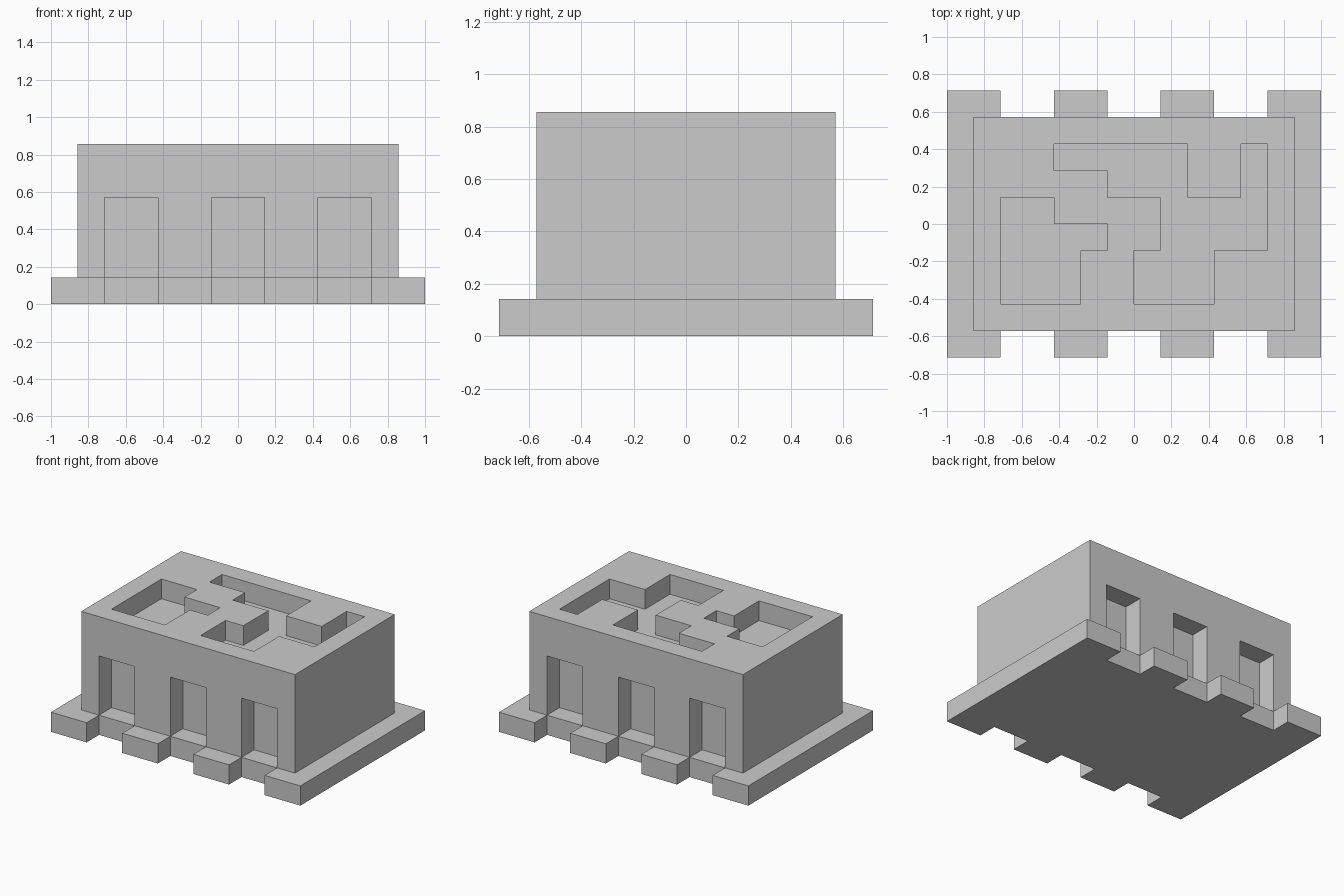
import bpy, bmesh

if "Cube" in bpy.data.objects:
    bpy.data.objects.remove(bpy.data.objects["Cube"])

U = 1 / 7  # grid module: the model is 14 x 10 x 6 modules


def prisms(name, outlines, z0, z1):
    """Extrude flat outlines (in modules) from z0 to z1 as one object."""
    bm = bmesh.new()
    for pts in outlines:
        face = bm.faces.new([bm.verts.new((x * U, y * U, z0 * U)) for x, y in pts])
        ext = bmesh.ops.extrude_face_region(bm, geom=[face])
        top = [g for g in ext["geom"] if isinstance(g, bmesh.types.BMVert)]
        bmesh.ops.translate(bm, verts=top, vec=(0, 0, (z1 - z0) * U))
    bmesh.ops.recalc_face_normals(bm, faces=bm.faces[:])
    mesh = bpy.data.meshes.new(name)
    bm.to_mesh(mesh)
    bm.free()
    obj = bpy.data.objects.new(name, mesh)
    bpy.context.collection.objects.link(obj)
    return obj


def rect(x0, x1, y0, y1):
    return [(x0, y0), (x1, y0), (x1, y1), (x0, y1)]


def cut(target, cutter):
    mod = target.modifiers.new(cutter.name, 'BOOLEAN')
    mod.operation = 'DIFFERENCE'
    mod.solver = 'EXACT'
    mod.object = cutter
    cutter.hide_render = True
    cutter.display_type = 'WIRE'


# Base plate with three notches along front and back
front = [(-7, -5)]
for c in (-4, 0, 4):
    front += [(c - 1, -5), (c - 1, -4), (c + 1, -4), (c + 1, -5)]
front.append((7, -5))
back = [(-x, -y) for x, y in front]
prisms("base_plate", [front + back], 0, 1)

# Main block
body = prisms("body", [rect(-6, 6, -4, 4)], 1, 6)

# Doorway niches, one module deep, above each notch
niches = [rect(c - 1, c + 1, *ys) for c in (-4, 0, 4) for ys in ((-5, -3), (3, 5))]
cut(body, prisms("niche_cutter", niches, 0.5, 4))

# Two shallow stepped recesses in the top
recess_right = [(-3, 3), (2, 3), (2, 1), (4, 1), (4, 3), (5, 3), (5, -1), (3, -1),
                (3, -3), (0, -3), (0, -1), (1, -1), (1, 1), (-1, 1), (-1, 2), (-3, 2)]
recess_left = [(-5, 1), (-3, 1), (-3, 0), (-1, 0), (-1, -1), (-2, -1), (-2, -3), (-5, -3)]
cut(body, prisms("top_recess_cutter", [recess_right, recess_left], 5, 6.5))
